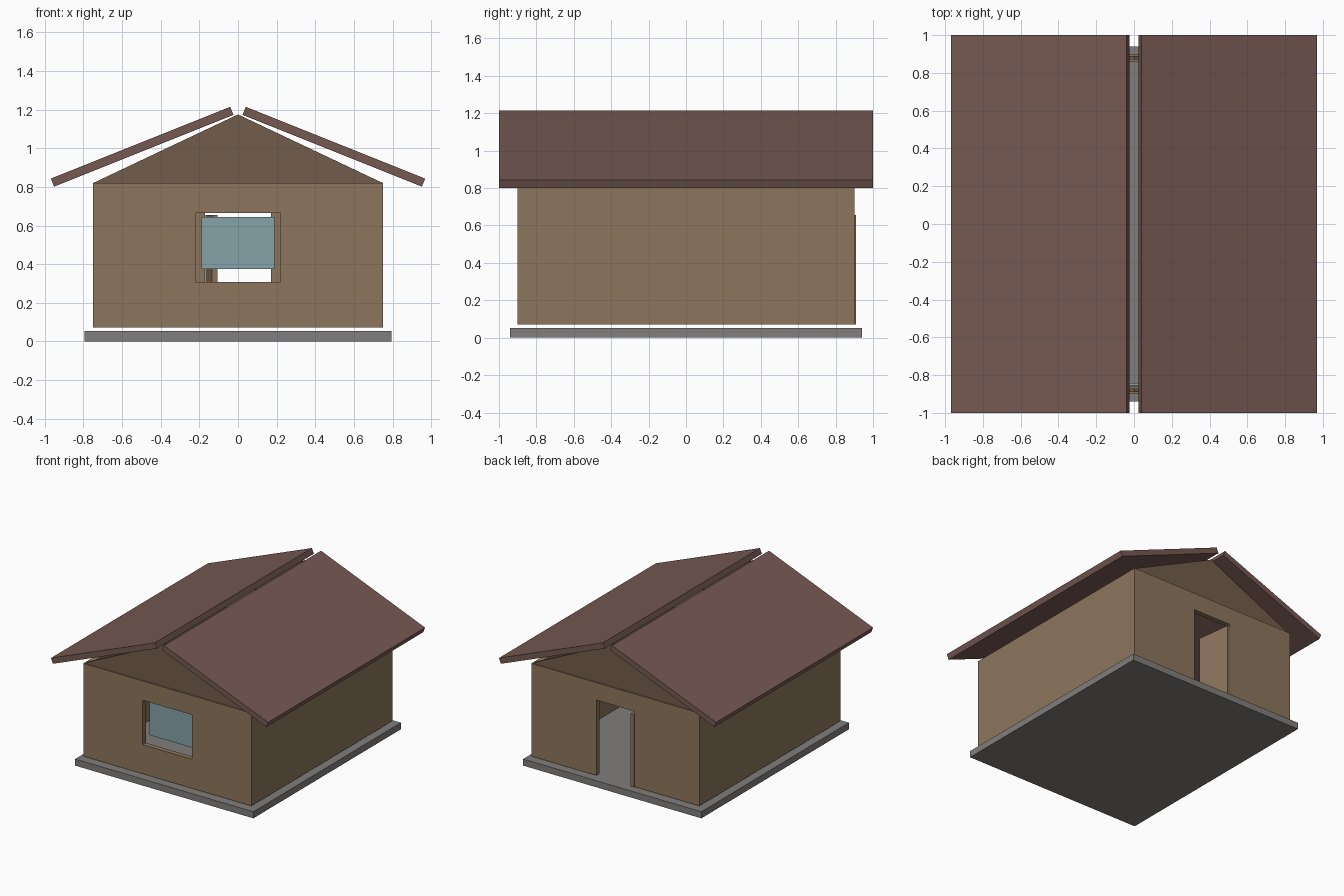
import bpy, math
from mathutils import Matrix

if "Cube" in bpy.data.objects:
    bpy.data.objects.remove(bpy.data.objects["Cube"])


def material(name, rgb):
    m = bpy.data.materials.new(name)
    m.diffuse_color = (*rgb, 1)
    m.use_nodes = True
    m.node_tree.nodes["Principled BSDF"].inputs["Base Color"].default_value = m.diffuse_color
    return m


STONE = material("stone", (0.22, 0.21, 0.20))
WALL = material("wall", (0.27, 0.18, 0.11))
GABLE = material("gable", (0.17, 0.11, 0.07))
ROOF = material("roof", (0.18, 0.10, 0.085))
GLASS = material("glass", (0.24, 0.36, 0.39))


def mesh_object(name, verts, faces, mat=None):
    me = bpy.data.meshes.new(name)
    me.from_pydata(verts, [], faces)
    me.update()
    ob = bpy.data.objects.new(name, me)
    bpy.context.collection.objects.link(ob)
    if mat:
        me.materials.append(mat)
    return ob


def prism(name, profile, y0, y1, mat=None):
    """Extrude an xz profile (counter-clockwise seen from the front) along y."""
    n = len(profile)
    verts = [(x, y, z) for y in (y0, y1) for x, z in profile]
    faces = [tuple(range(n)), tuple(range(2 * n - 1, n - 1, -1))]
    faces += [(i, i + n, (i + 1) % n + n, (i + 1) % n) for i in range(n)]
    return mesh_object(name, verts, faces, mat)


def box(name, x, y, z, mat=None):
    profile = [(x[0], z[0]), (x[1], z[0]), (x[1], z[1]), (x[0], z[1])]
    return prism(name, profile, y[0], y[1], mat)


def cut(ob, cutter):
    mod = ob.modifiers.new("opening", 'BOOLEAN')
    mod.operation = 'DIFFERENCE'
    mod.solver = 'EXACT'
    mod.object = cutter
    cutter.hide_render = True
    cutter.hide_viewport = True
    cutter.display_type = 'WIRE'


# Foundation slab
box("foundation", (-0.795, 0.795), (-0.94, 0.94), (0, 0.053), STONE)

# Front wall with window, back wall with doorway
Z = (0.072, 0.82)
front = box("front_wall", (-0.75, 0.75), (-0.9, -0.86), Z, WALL)
cut(front, box("window_cutter", (-0.22, 0.22), (-1, -0.8), (0.307, 0.665)))
back = box("back_wall", (-0.75, 0.75), (0.86, 0.9), Z, WALL)
cut(back, box("door_cutter", (-0.17, 0.17), (0.8, 1), (0.0, 0.68)))

# Side walls, gables and roof panels, mirrored pairs
tilt = math.radians(21.8)
for s, side, end in ((-1, "left", "front"), (1, "right", "back")):
    box(side + "_wall", sorted((s * 0.71, s * 0.75)), (-0.86, 0.86), Z, WALL)
    prism(end + "_gable", [(-0.75, 0.82), (0.75, 0.82), (0, 1.175)],
          s * 0.88 - 0.01, s * 0.88 + 0.01, GABLE)
    panel = box(side + "_roof", (-0.5, 0.5), (-1, 1), (-0.0225, 0.0225), ROOF)
    panel.matrix_world = (Matrix.Translation((s * 0.496, 0, 1.008))
                          @ Matrix.Rotation(s * tilt, 4, 'Y'))

# Window pane, set just behind the wall
box("window_pane", (-0.19, 0.19), (-0.855, -0.843), (0.375, 0.645), GLASS)

# Door leaf standing open inward
door = box("door", (-0.015, 0.015), (-0.14, 0.14), (0.072, 0.655), WALL)
door.matrix_world = (Matrix.Translation((-0.1375, 0.767, 0))
                     @ Matrix.Rotation(math.radians(7), 4, 'Z'))
